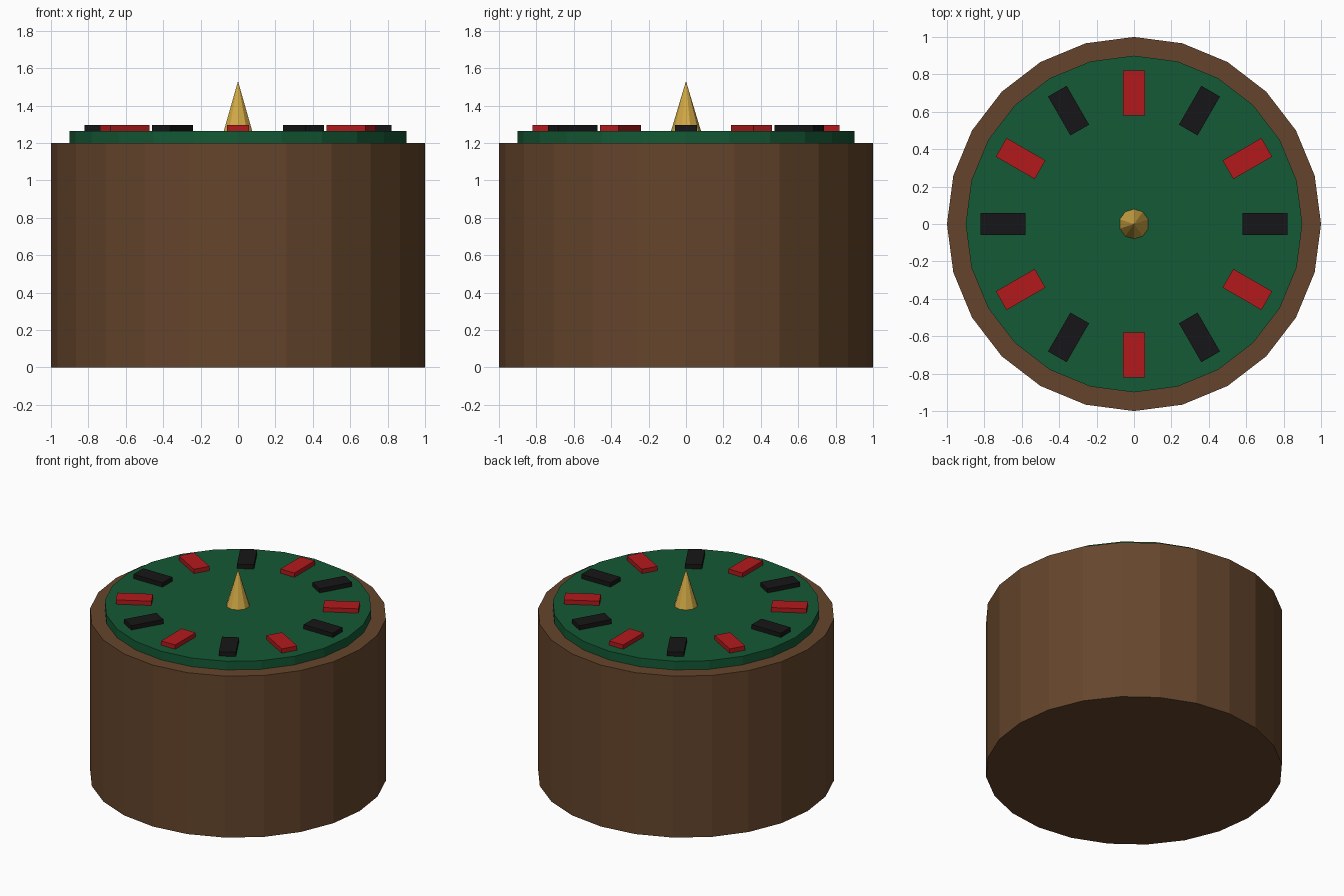
import bpy
from math import radians, cos, sin

if "Cube" in bpy.data.objects:
    bpy.data.objects.remove(bpy.data.objects["Cube"])


def paint(name, rgb):
    m = bpy.data.materials.new(name)
    m.diffuse_color = (*rgb, 1)
    m.use_nodes = True
    m.node_tree.nodes["Principled BSDF"].inputs["Base Color"].default_value = m.diffuse_color
    return m


WOOD = paint("wood", (0.13, 0.06, 0.025))
FELT = paint("felt", (0.007, 0.10, 0.035))
RED = paint("red", (0.45, 0.01, 0.012))
BLACK = paint("black", (0.008, 0.008, 0.009))
GOLD = paint("gold", (0.65, 0.40, 0.06))


def round_part(name, sides, r1, r2, z0, z1, mat):
    bpy.ops.mesh.primitive_cone_add(vertices=sides, radius1=r1, radius2=r2,
                                    depth=z1 - z0, location=(0, 0, (z0 + z1) / 2))
    ob = bpy.context.object
    ob.name = name
    ob.data.materials.append(mat)


# Drum body, felt top and centre spike
round_part("drum_body", 24, 1.0, 1.0, 0, 1.2, WOOD)
round_part("felt_top", 24, 0.9, 0.9, 1.2, 1.264, FELT)
round_part("centre_spike", 10, 0.08, 0, 1.264, 1.53, GOLD)

# Ring of alternating black and red markers
for i in range(12):
    a = radians(30 * i)
    bpy.ops.mesh.primitive_cube_add(size=1, location=(0.7 * cos(a), 0.7 * sin(a), 1.28),
                                    rotation=(0, 0, a))
    ob = bpy.context.object
    ob.name = f"marker_{i + 1}"
    ob.scale = (0.24, 0.115, 0.032)
    ob.data.materials.append(RED if i % 2 else BLACK)
